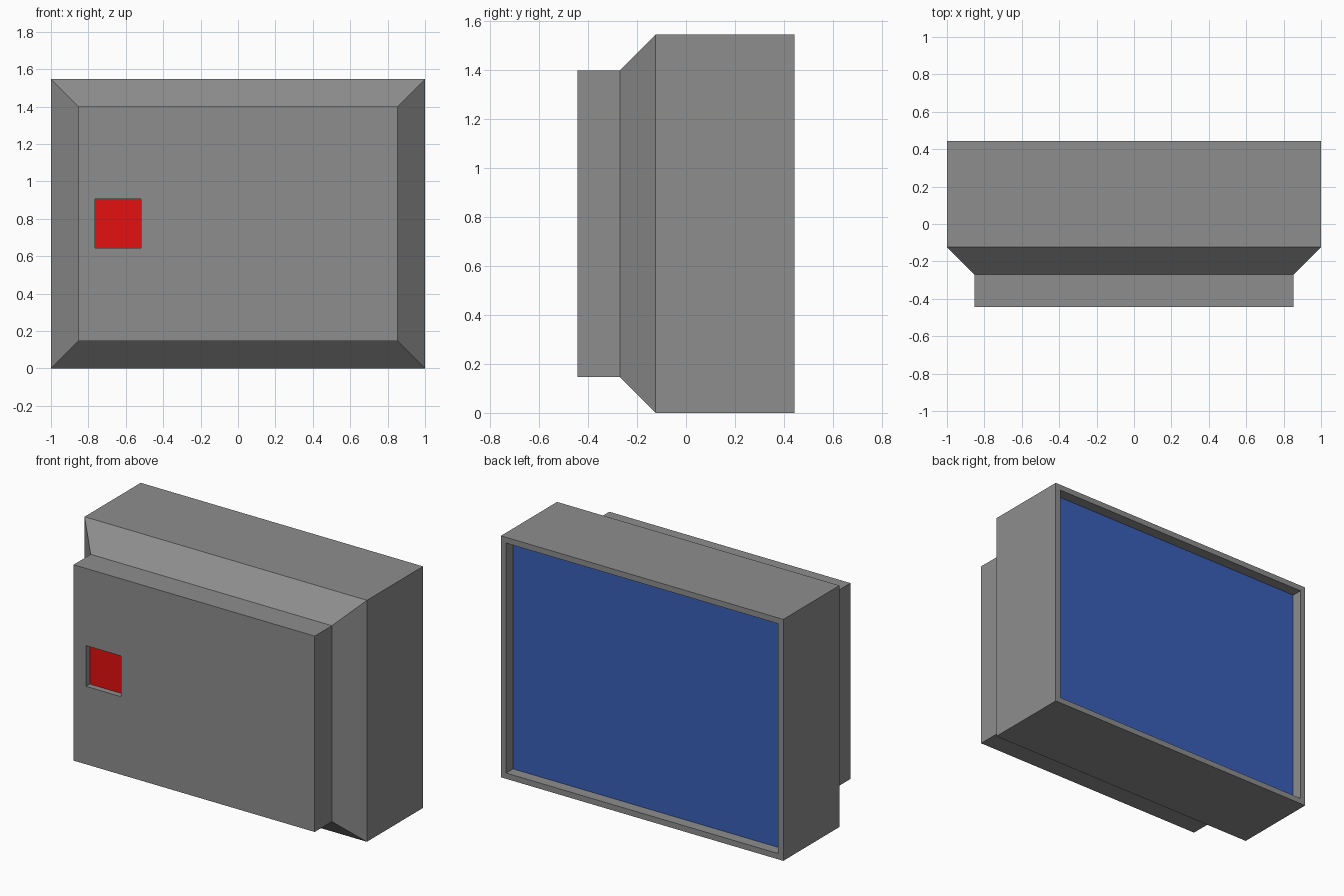
import bpy

if "Cube" in bpy.data.objects:
    bpy.data.objects.remove(bpy.data.objects["Cube"])


def material(name, rgb):
    m = bpy.data.materials.new(name)
    m.diffuse_color = (*rgb, 1.0)
    m.use_nodes = True
    m.node_tree.nodes["Principled BSDF"].inputs["Base Color"].default_value = m.diffuse_color
    return m


GREY = material("casing grey", (0.27, 0.27, 0.27))
BLUE = material("screen blue", (0.04, 0.115, 0.48))
RED = material("button red", (0.78, 0.005, 0.005))


def ring(x0, x1, z0, z1, y):
    # Rectangle, counter-clockwise seen from the front
    return [(x0, y, z0), (x1, y, z0), (x1, y, z1), (x0, y, z1)]


def add_object(name, verts, faces, mat):
    mesh = bpy.data.meshes.new(name)
    mesh.from_pydata(verts, [], faces)
    mesh.materials.append(mat)
    obj = bpy.data.objects.new(name, mesh)
    bpy.context.collection.objects.link(obj)
    return obj


def inset_ring(d, y):
    return ring(-1 + d, 1 - d, d, HEIGHT - d, y)


HEIGHT = 1.546
BACK, FRONT = 0.444, -0.444
RIM, STEP = 0.037, 0.146
SCREEN_Y, BUTTON_Y = BACK - 0.07, FRONT + 0.038
BUTTON = (-0.765, -0.519, 0.645, 0.906)

# Casing: screen recess, rim, main box, chamfer, rear housing, button recess
rings = [
    inset_ring(RIM, SCREEN_Y),
    inset_ring(RIM, BACK),
    inset_ring(0, BACK),
    inset_ring(0, -0.124),
    inset_ring(STEP, -0.27),
    inset_ring(STEP, FRONT),
    ring(*BUTTON, FRONT),
    ring(*BUTTON, BUTTON_Y),
]
faces = []
for k in range(len(rings) - 1):
    a, b = 4 * k, 4 * k + 4
    for i in range(4):
        j = (i + 1) % 4
        faces.append((a + i, a + j, b + j, b + i))
add_object("casing", [v for r in rings for v in r], faces, GREY)

# Screen faces the back, button faces the front
add_object("screen", rings[0], [(3, 2, 1, 0)], BLUE)
add_object("button", rings[-1], [(0, 1, 2, 3)], RED)
